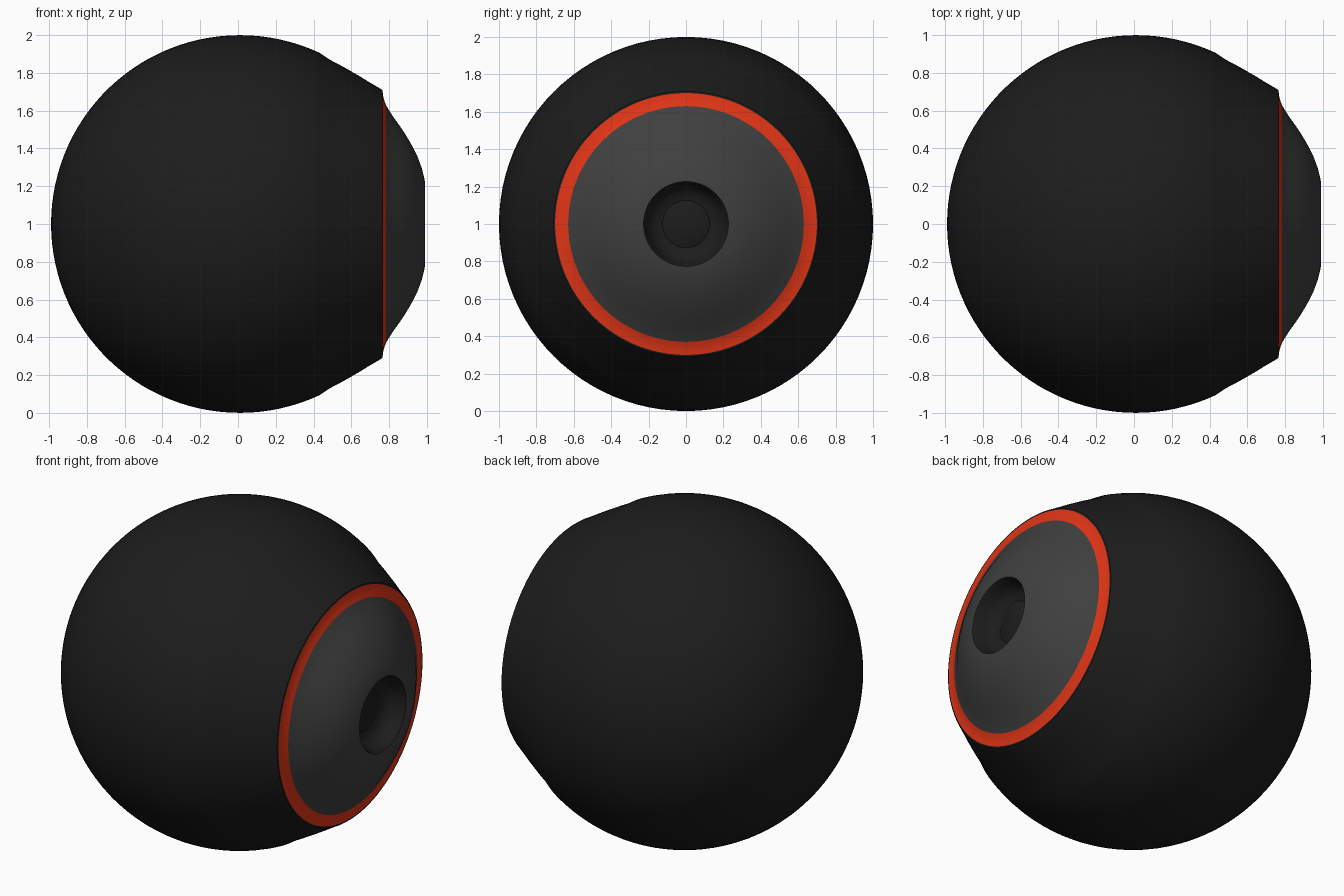
import bpy, bmesh, math

if "Cube" in bpy.data.objects:
    bpy.data.objects.remove(bpy.data.objects["Cube"])

SEGMENTS = 96


def material(name, rgb):
    m = bpy.data.materials.new(name)
    m.diffuse_color = (*rgb, 1)
    m.use_nodes = True
    m.node_tree.nodes["Principled BSDF"].inputs["Base Color"].default_value = m.diffuse_color
    return m


def lathe(name, profile, mat, angle=35):
    """Revolve (x, radius) points around the x axis at height 1."""
    bm = bmesh.new()
    verts = [bm.verts.new((x, 0, 1 + r)) for x, r in profile]
    edges = [bm.edges.new(pair) for pair in zip(verts, verts[1:])]
    bmesh.ops.spin(bm, geom=verts + edges, cent=(0, 0, 1), axis=(1, 0, 0),
                   angle=math.tau, steps=SEGMENTS)
    bmesh.ops.remove_doubles(bm, verts=bm.verts, dist=1e-4)
    bmesh.ops.recalc_face_normals(bm, faces=bm.faces)
    # Open shells must face away from the axis or toward +x
    total = sum(f.normal.x * f.calc_area() * 0.5 + f.calc_area() *
                (f.normal.y * f.calc_center_median().y +
                 f.normal.z * (f.calc_center_median().z - 1)) for f in bm.faces)
    if total < 0:
        bmesh.ops.reverse_faces(bm, faces=bm.faces)
    mesh = bpy.data.meshes.new(name)
    bm.to_mesh(mesh)
    bm.free()
    ob = bpy.data.objects.new(name, mesh)
    bpy.context.collection.objects.link(ob)
    mesh.materials.append(mat)
    bpy.ops.object.select_all(action='DESELECT')
    ob.select_set(True)
    bpy.context.view_layer.objects.active = ob
    bpy.ops.object.shade_smooth_by_angle(angle=math.radians(angle))
    return ob


black = material("black_shell", (0.012, 0.012, 0.012))
grey = material("dark_grey", (0.05, 0.05, 0.05))
orange = material("orange_red", (0.75, 0.035, 0.008))

# Ball shell: sphere that flares out into a round socket
arc = [math.radians(180 - i * 124 / 40) for i in range(41)]
ball = [(0.01 + math.cos(a), max(math.sin(a), 0)) for a in arc if math.cos(a) < 0.42]
ball += [(0.49, 0.868), (0.56, 0.831), (0.64, 0.785), (0.70, 0.748), (0.755, 0.716),
         (0.764, 0.709), (0.766, 0.70)]
lathe("ball_shell", ball, black)

# Coloured ring around the face
lathe("accent_ring", [(0.766, 0.70), (0.769, 0.675), (0.776, 0.65), (0.784, 0.63)], orange)

# Bell-shaped face plate
lathe("face_plate", [(0.784, 0.63), (0.80, 0.602), (0.825, 0.563), (0.855, 0.522),
                     (0.89, 0.469), (0.92, 0.418), (0.95, 0.358), (0.972, 0.30),
                     (0.985, 0.25), (0.989, 0.227)], grey)

# Recessed eye socket with a flat lens
lathe("eye_socket", [(0.989, 0.227), (0.978, 0.219), (0.93, 0.208), (0.90, 0.19),
                     (0.88, 0.165), (0.872, 0.126)], black)
lathe("eye_lens", [(0.872, 0.126), (0.876, 0.12), (0.876, 0)], black)
